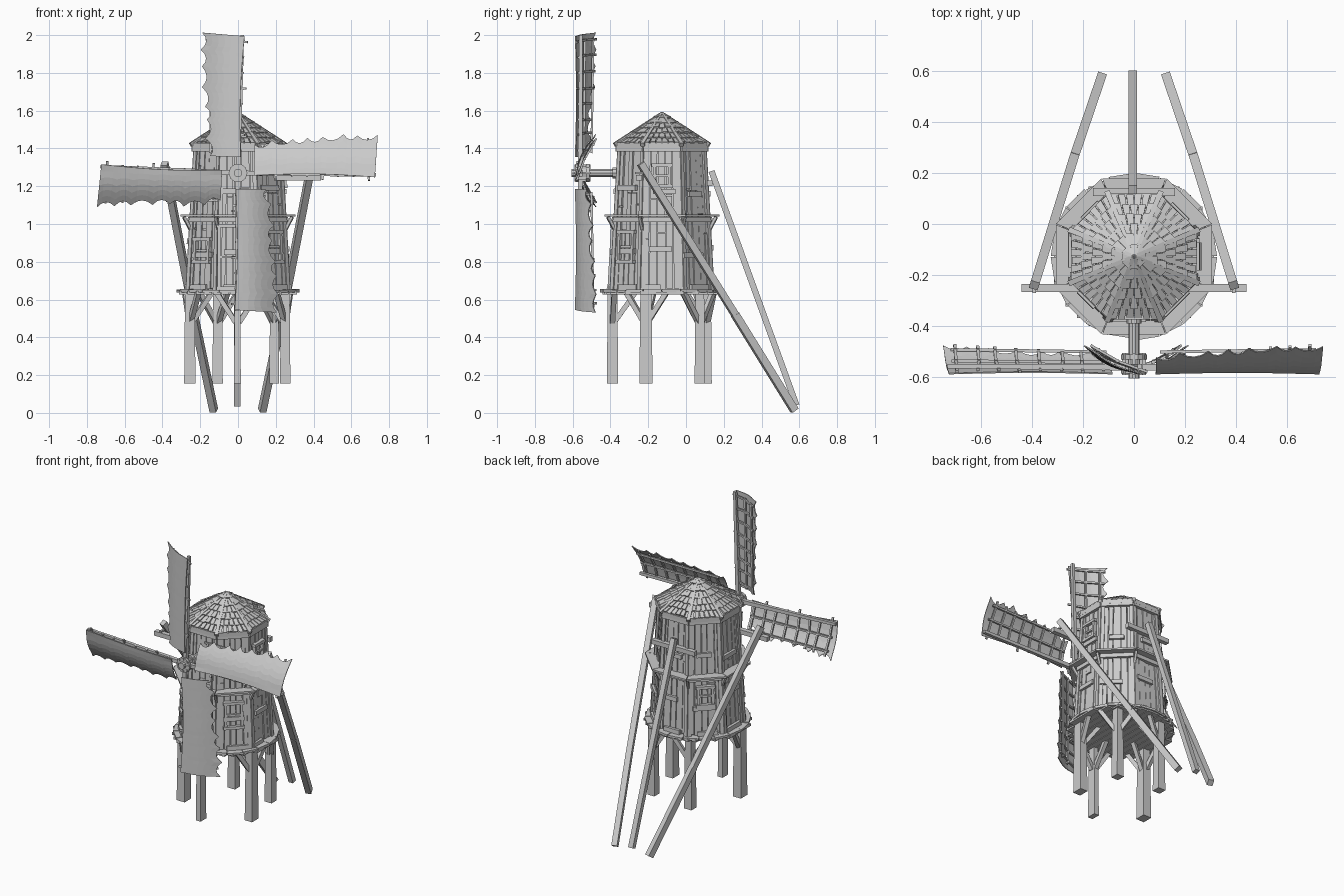
import bpy, bmesh, math, random
from mathutils import Vector as V

if "Cube" in bpy.data.objects:
    bpy.data.objects.remove(bpy.data.objects["Cube"])

random.seed(4)
R = random.uniform
CY = -0.127                      # tower axis
T8 = math.tan(math.pi / 8)


def build(name, fn, *args):
    """Make an object from a function that fills a bmesh."""
    bm = bmesh.new()
    fn(bm, *args)
    bmesh.ops.recalc_face_normals(bm, faces=bm.faces)
    me = bpy.data.meshes.new(name)
    bm.to_mesh(me)
    bm.free()
    ob = bpy.data.objects.new(name, me)
    bpy.context.collection.objects.link(ob)
    return ob


def loft(bm, a, b):
    """Closed prism between two matching rings of points."""
    va, vb = [bm.verts.new(p) for p in a], [bm.verts.new(p) for p in b]
    n = len(va)
    bm.faces.new(va[::-1])
    bm.faces.new(vb)
    for i in range(n):
        j = (i + 1) % n
        bm.faces.new((va[i], va[j], vb[j], vb[i]))


def beam(bm, p, q, w, h, up=(0, 0, 1), taper=1.0):
    p, q = V(p), V(q)
    d = (q - p).normalized()
    s = d.cross(V(up))
    s = s.normalized() if s.length > 0.01 else V((1, 0, 0))
    t = s.cross(d)
    ring = lambda c, k: [c + s * (w * k * x / 2) + t * (h * k * y / 2)
                         for x, y in ((-1, -1), (1, -1), (1, 1), (-1, 1))]
    loft(bm, ring(p, 1), ring(q, taper))


def polar(r, deg, z):
    a = math.radians(deg)
    return V((r * math.cos(a), CY + r * math.sin(a), z))


def ap(z):                       # tower apothem at a height
    return 0.267 - 0.055 * (z - 0.65)


def wall(k, u, z, out=0.0):      # point on tower face k
    a = math.radians(45 * k)
    n, t = V((math.cos(a), math.sin(a), 0)), V((-math.sin(a), math.cos(a), 0))
    return V((0, CY, z)) + n * (ap(z) + out) + t * u


def plank(bm, k, u0, u1, z0, z1, o0, o1, f=True):
    """Board on wall k; u runs -1..1 across the face when f is set."""
    def ring(z):
        m = ap(z) * T8 if f else 1
        return [wall(k, u0 * m, z, o0), wall(k, u1 * m, z, o0),
                wall(k, u1 * m, z, o1), wall(k, u0 * m, z, o1)]
    loft(bm, ring(z0), ring(z1))


# Tower walls: inner core, vertical boards, corner posts
def core(bm):
    ring = lambda z: [polar((ap(z) - 0.012) / math.cos(math.pi / 8), 22.5 + 45 * i, z) for i in range(8)]
    loft(bm, ring(0.65), ring(1.42))


def boards(bm):
    for k in range(8):
        cuts = [-1] + [-1 + 0.4 * i + R(-0.06, 0.06) for i in range(1, 5)] + [1]
        for a, b in zip(cuts, cuts[1:]):
            zm = R(0.9, 1.2)
            for z0, z1 in ((0.65 + R(0, 0.012), zm), (zm + 0.004, 1.415)):
                plank(bm, k, a + 0.02, b - 0.02, z0, z1, -0.014, R(-0.002, 0.006))


def posts(bm):
    for k in range(8):
        for s in (-1, 1):
            plank(bm, k, s * 0.8, s * 1.02, 0.65, 1.42, -0.01, 0.011)


# Horizontal repair boards, window frames and door
def patches(bm):
    for k in range(8):
        for z in (0.665, 0.87 + R(-0.05, 0.05), 1.17 + R(-0.04, 0.04)):
            a = R(-1, -0.4)
            plank(bm, k, a, a + R(0.9, 1.4), z - 0.014, z + 0.014, 0, 0.018)
        plank(bm, k, -1.04, 1.04, 1.385, 1.42, -0.01, 0.02)


def frames(bm):
    for k, u, z0, z1, w in ((5, 0.0, 0.80, 0.92, 0.05), (7, 0.0, 0.80, 0.96, 0.05),
                            (0, 0.0, 1.2, 1.31, 0.04), (3, 0.0, 0.85, 0.97, 0.045),
                            (6, -0.05, 0.66, 0.99, 0.05)):
        for s in (-1, 1):
            plank(bm, k, u + s * w - 0.008, u + s * w + 0.008, z0, z1, 0, 0.022, False)
        for z in (z0, z1):
            plank(bm, k, u - w - 0.015, u + w + 0.015, z - 0.009, z + 0.009, 0, 0.026, False)
        plank(bm, k, u - w, u + w, (z0 + z1) / 2 - 0.006, (z0 + z1) / 2 + 0.006, 0, 0.016, False)


build("tower_core", core)
build("tower_boards", boards)
build("corner_posts", posts)
build("wall_patches", patches)
build("window_and_door_frames", frames)


# Mid-height octagonal shelf with brackets
def shelf(bm):
    z, c = 1.045, math.cos(math.pi / 8)
    for k in range(8):
        a, b = 45 * k - 22.2, 45 * k + 22.2
        ring = lambda h: [polar(0.235 / c, a, h), polar(0.305 / c, a, h), polar(0.305 / c, b, h), polar(0.235 / c, b, h)]
        loft(bm, ring(z - 0.006), ring(z + 0.006))
        plank(bm, k, -1, 1, z - 0.035, z - 0.008, -0.01, 0.02)
        beam(bm, polar(0.272, a, z - 0.075), polar(0.31, a, z - 0.008), 0.015, 0.015)


build("shelf", shelf)


# Round base platform: planks under a segmented rim
def platform(bm):
    r, w = 0.315, 0.045
    for i in range(14):
        x = -r + w * (i + 0.5)
        h = math.sqrt(max(r * r - x * x, 0.002))
        beam(bm, (x, CY - h, 0.636), (x, CY + h, 0.636), w - 0.004, 0.016)
    for i in range(20):
        a, b = 18 * i + 0.3, 18 * i + 17.7
        ro = 0.325 + R(-0.004, 0.004)
        ring = lambda z: [polar(0.25, a, z), polar(ro, a, z), polar(ro, b, z), polar(0.25, b, z)]
        loft(bm, ring(0.638), ring(0.653 + R(-0.003, 0.003)))


build("platform", platform)


# Five legs with forked braces
def legs(bm):
    for x, y, w, d in ((-0.255, -0.085, 0.06, 0.07), (0.25, -0.085, 0.055, 0.07), (0.192, 0.2, 0.052, 0.055),
                       (-0.108, 0.236, 0.055, 0.055), (-0.003, -0.262, 0.036, 0.06)):
        ring = lambda z, k: [V((x + w * k * i / 2, CY + y + d * k * j / 2, z)) for i, j in ((-1, -1), (1, -1), (1, 1), (-1, 1))]
        loft(bm, ring(0.155, 1.0), ring(0.632, 0.85))
        n = V((x, y, 0)).normalized()
        t = V((-n.y, n.x, 0))
        for d2 in (t, -t, -n):
            beam(bm, V((x, CY + y, 0.48)) + d2 * 0.01, V((x, CY + y, 0.635)) - n * 0.01 + d2 * 0.11, 0.026, 0.026)


build("legs", legs)


# Shingled octagonal roof with hip rafters
def roof(bm):
    apex, z0, r0 = 1.585, 1.425, 0.235
    rows = 6
    def pt(k, u, s, lift):       # u -1..1 across face, s 0 eave .. 1 apex
        a = math.radians(45 * k)
        n, t = V((math.cos(a), math.sin(a), 0)), V((-math.sin(a), math.cos(a), 0))
        r = r0 * (1 - s)
        return V((0, CY, z0 + (apex - z0) * s + lift)) + n * (r + lift * 0.5) + t * (u * r * T8)
    ring = lambda r, z: [polar(r, 22.5 + 45 * i, z) for i in range(8)]
    loft(bm, ring(0.25, 1.415), ring(0.004, 1.58))
    for k in range(8):
        for i in range(rows):
            s0, s1 = i / rows, min((i + 1.15) / rows, 0.99)
            n = max(1, 6 - i)
            for j in range(n):
                u0, u1 = -1 + 2 * j / n + 0.03, -1 + 2 * (j + 1) / n - 0.03
                sj, l = s0 - R(0, 0.03), R(0.008, 0.014)
                loft(bm, [pt(k, u0, sj, 0), pt(k, u1, sj, 0), pt(k, u1, s1, 0), pt(k, u0, s1, 0)],
                     [pt(k, u0, sj, l), pt(k, u1, sj, l), pt(k, u1, s1, 0.004), pt(k, u0, s1, 0.004)])
        beam(bm, polar(0.272, 22.5 + 45 * k, 1.42), polar(0.0, 22.5 + 45 * k, 1.588), 0.022, 0.02, taper=0.6)
        c = math.cos(math.pi / 8)
        beam(bm, polar(0.237 / c, 45 * k - 22.5, 1.415), polar(0.237 / c, 45 * k + 22.5, 1.415), 0.018, 0.026)


build("roof", roof)


# Cross beams and the three long tail props
def props(bm):
    beam(bm, (-0.44, -0.25, 1.245), (0.44, -0.25, 1.245), 0.032, 0.03)
    beam(bm, (-0.16, 0.125, 1.215), (0.16, 0.125, 1.215), 0.03, 0.03)
    beam(bm, (-0.005, 0.135, 1.28), (-0.005, 0.585, 0.04), 0.034, 0.032)
    for s in (-1, 1):
        top, mid, end = V((s * 0.39, -0.24, 1.32)), V((s * 0.235, 0.26, 0.52)), V((s * 0.128, 0.575, 0.012))
        beam(bm, top, mid, 0.036, 0.036)
        beam(bm, mid, end, 0.036, 0.04)
        beam(bm, (s * 0.39, -0.27, 1.27), (s * 0.39, -0.21, 1.27), 0.012, 0.012)


build("tail_props", props)

# Axle and hub
HUB = V((0, -0.56, 1.27))


def cyl(bm, r, y0, y1, n=10):
    ring = lambda y: [V((r * math.cos(6.28319 * i / n), y, HUB.z + r * math.sin(6.28319 * i / n))) for i in range(n)]
    loft(bm, ring(y0), ring(y1))


def hub(bm):
    for r, y0, y1 in ((0.022, -0.605, -0.3), (0.05, -0.585, -0.57), (0.036, -0.57, -0.53),
                      (0.05, -0.53, -0.51), (0.03, -0.39, -0.36)):
        cyl(bm, r, y0, y1)
    for i in range(8):
        a = i * math.pi / 4
        beam(bm, HUB + V((0.04 * math.cos(a), -0.03, 0.04 * math.sin(a))),
             HUB + V((0.04 * math.cos(a), 0.055, 0.04 * math.sin(a))), 0.012, 0.012)


build("axle_and_hub", hub)


# Sails: ragged twisted cloth in front of a lattice
def surf(a, r, w, back=0.0):
    d, e = V((math.cos(a), 0, math.sin(a))), V((-math.sin(a), 0, math.cos(a)))
    y = -0.02 + 0.48 * w - 0.02 * math.sin(math.pi * min(max(w / 0.2, 0), 1)) + back
    return HUB + d * r + e * w + V((0, y, 0))


def cloth(bm, a, seed):
    rnd = random.Random(seed)
    pts = [(0.0, 0.15)]
    for i in range(1, 8):        # scalloped edge: tooth tips and hollows
        s = i / 7
        s += rnd.uniform(-0.03, 0.03) if i < 7 else 0
        p = pts[-1]
        tip = 0.165 + 0.055 * s + rnd.uniform(-0.012, 0.012)
        for f in (0.25, 0.5, 0.75):
            pts.append((p[0] + (s - p[0]) * f, p[1] + (tip - p[1]) * f - 0.10 * f * (1 - f)))
        pts.append((s, tip))
    cols = []
    for s, edge in pts:
        bow = 0.012 * math.sin(math.pi * s)
        cols.append([bm.verts.new(surf(a, 0.085 + 0.64 * s + 0.012 * j / 6 * s, -0.012 + bow + (edge + 0.012 - bow) * j / 6)) for j in range(7)])
    for c0, c1 in zip(cols, cols[1:]):
        for j in range(6):
            bm.faces.new((c0[j], c1[j], c1[j + 1], c0[j + 1]))


def lattice(bm, a):
    beam(bm, HUB, surf(a, 0.73, 0.0, 0.024), 0.026, 0.026, (0, 1, 0), 0.7)
    for w in (0.075, 0.15):
        beam(bm, surf(a, 0.1, w, 0.022), surf(a, 0.71, w + 0.012, 0.022), 0.012, 0.012, (0, 1, 0))
    for i in range(8):
        r = 0.12 + 0.082 * i
        lo = -0.03 if i % 3 == 1 else -0.012
        rr = r + R(-0.01, 0.01)
        beam(bm, surf(a, r, lo, 0.016), surf(a, rr, 0.08, 0.022), 0.012, 0.01, (0, 1, 0))
        beam(bm, surf(a, rr, 0.08, 0.022), surf(a, rr, 0.15 + 0.006 * i, 0.016), 0.012, 0.01, (0, 1, 0))


for i, (nm, deg) in enumerate((("right", -0.8), ("upper", 88.2), ("left", 177.3), ("lower", 269.5))):
    a = math.radians(deg)
    ob = build(nm + "_sail_cloth", cloth, a, 11 + i)
    m = ob.modifiers.new("thickness", 'SOLIDIFY')
    m.thickness, m.offset = 0.005, 0
    build(nm + "_sail_frame", lattice, a)
